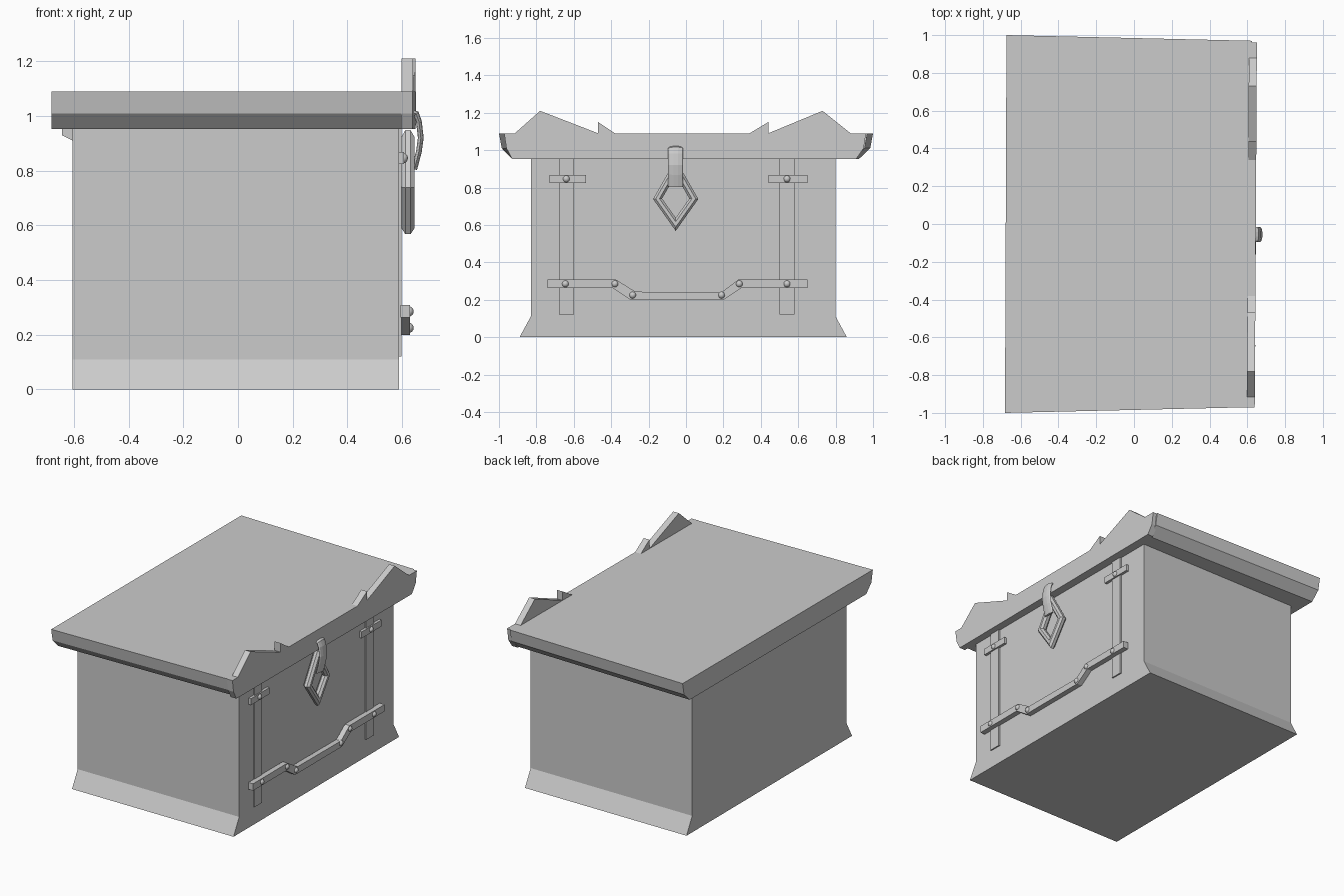
import bpy, bmesh, math
from mathutils import Vector

if "Cube" in bpy.data.objects:
    bpy.data.objects.remove(bpy.data.objects["Cube"])


def make_object(name, bm, smooth=False):
    bmesh.ops.recalc_face_normals(bm, faces=bm.faces)
    mesh = bpy.data.meshes.new(name)
    bm.to_mesh(mesh)
    bm.free()
    ob = bpy.data.objects.new(name, mesh)
    bpy.context.collection.objects.link(ob)
    if smooth:
        mesh.polygons.foreach_set("use_smooth", [True] * len(mesh.polygons))
    return ob


def prism(name, outline, x0, x1, end_scale=1.0, skew=0.0):
    """Extrude a (y, z) outline from x0 to x1, optionally tapered and skewed."""
    bm = bmesh.new()
    a = [bm.verts.new((x0 + skew * y, y, z)) for y, z in outline]
    b = [bm.verts.new((x1 + skew * y, y * end_scale, z)) for y, z in outline]
    n = len(outline)
    bm.faces.new(a)
    bm.faces.new(b[::-1])
    for i in range(n):
        j = (i + 1) % n
        bm.faces.new((a[i], b[i], b[j], a[j]))
    return make_object(name, bm)


def sweep(name, path, normal, r_in, r_side, sides=8, closed=False):
    """Mitred tube along a planar path with an elliptical section."""
    pts, nrm = [Vector(p) for p in path], Vector(normal)
    bm, rings, n = bmesh.new(), [], len(path)
    for i, p in enumerate(pts):
        before = pts[i - 1] if closed or i else None
        after = pts[(i + 1) % n] if closed or i < n - 1 else None
        d1 = (p - before).normalized() if before else (after - p).normalized()
        d2 = (after - p).normalized() if after else d1
        t = (d1 + d2).normalized()
        m = t.cross(nrm) / max(t.dot(d1), 0.4)
        ring = []
        for k in range(sides):
            a = 2 * math.pi * (k + 0.5) / sides
            ring.append(bm.verts.new(p + m * r_in * math.cos(a) + nrm * r_side * math.sin(a)))
        rings.append(ring)
    for i in range(n if closed else n - 1):
        r, s = rings[i], rings[(i + 1) % n]
        for k in range(sides):
            j = (k + 1) % sides
            bm.faces.new((r[k], r[j], s[j], s[k]))
    if not closed:
        bm.faces.new(rings[0])
        bm.faces.new(rings[-1])
    return make_object(name, bm)


def rect(y0, y1, z0, z1):
    return [(y0, z0), (y1, z0), (y1, z1), (y0, z1)]


def rivet(name, x, y, z, r=0.019):
    bm = bmesh.new()
    bmesh.ops.create_uvsphere(bm, u_segments=12, v_segments=8, radius=r)
    bmesh.ops.translate(bm, verts=bm.verts, vec=(x, y, z))
    return make_object(name, bm, True)


# Body with flared foot
prism("chest_body", [(-.89, 0), (.86, 0), (.80, .11), (.80, .96), (-.83, .96), (-.83, .11)],
      -.606, .59)

# Lid slab, slightly narrower towards the decorated end
prism("lid", [(-.93, .953), (.925, .953), (.985, 1.01), (1, 1.09), (-1, 1.09), (-.985, 1.01)],
      -.679, .62, .97, .004)

# Raised ornamental end plate of the lid
prism("lid_end_plate", [
    (-.93, .953), (.91, .953), (.95, 1.01), (.962, 1.09), (.88, 1.09), (.73, 1.21),
    (.44, 1.09), (.44, 1.15), (.34, 1.09), (-.38, 1.09), (-.47, 1.15), (-.47, 1.09),
    (-.78, 1.21), (-.915, 1.09), (-.972, 1.09), (-.96, 1.01)], .603, .645, 1, .006)

# Small lip under the lid at the far end
bm = bmesh.new()
ends = [[bm.verts.new((x, y, z)) for x, z in
         ((-.645, .955), (-.645, .93), (-.60, .908), (-.60, .955))] for y in (-.62, .60)]
bm.faces.new(ends[0])
bm.faces.new(ends[1])
for i in range(4):
    j = (i + 1) % 4
    bm.faces.new((ends[0][i], ends[0][j], ends[1][j], ends[1][i]))
make_object("rear_lip", bm)

# Upright straps with their short clamps
for side, y, c0, c1 in (("left", -.64, -.73, -.535), ("right", .54, .44, .65)):
    prism(f"strap_{side}", rect(y - .04, y + .04, .12, .957), .58, .599)
    prism(f"clamp_{side}", rect(c0, c1, .825, .868), .588, .608)
    rivet(f"clamp_rivet_{side}", .603, y, .846)

# Cranked cross bar with rivets
prism("cross_bar", [
    (-.74, .308), (-.375, .308), (-.27, .243), (.19, .24), (.28, .308), (.65, .308),
    (.65, .262), (.295, .262), (.20, .198), (-.295, .198), (-.39, .262), (-.74, .262)],
    .595, .63)
for i, (y, z) in enumerate([(-.645, .285), (-.38, .285), (-.285, .225),
                            (.19, .225), (.285, .285), (.54, .285)]):
    rivet(f"bar_rivet_{i}", .624, y, z)

# Diamond handle ring and the hasp it hangs from
sweep("diamond_ring", [(.622, -.055, .908), (.622, .042, .74), (.622, -.055, .603),
                       (.622, -.152, .74)], (1, 0, 0), .022, .025, closed=True)
sweep("hasp", [(.635, -.055, 1.014), (.652, -.055, 1.008), (.662, -.055, .98),
               (.669, -.055, .92), (.662, -.055, .87), (.645, -.055, .805)],
      (0, 1, 0), .011, .04, sides=10)
